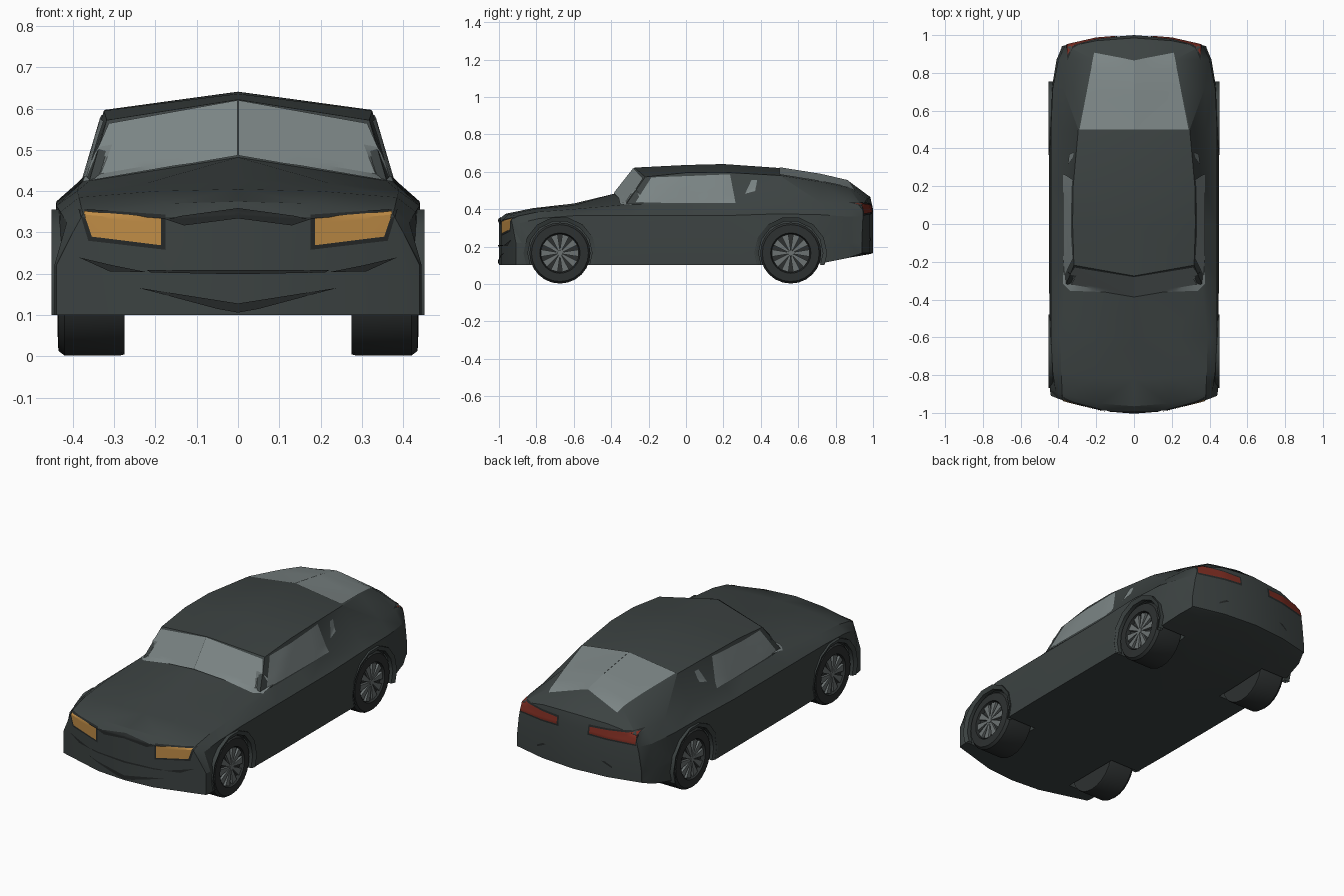
import bpy, bmesh, math
from mathutils import Vector, Matrix
from mathutils.bvhtree import BVHTree

cube = bpy.data.objects.get("Cube")
if cube:
    bpy.data.objects.remove(cube, do_unlink=True)


def material(name, r, g, b):
    m = bpy.data.materials.new(name)
    m.use_nodes = True
    m.diffuse_color = (r, g, b, 1)
    m.node_tree.nodes["Principled BSDF"].inputs["Base Color"].default_value = (r, g, b, 1)
    return m


PAINT = material("charcoal paint", .045, .055, .054)
GLASS = material("grey glass", .2, .235, .235)
TYRE = material("dark rubber", .026, .03, .03)
TRIM = material("black trim", .018, .021, .021)
RIM = material("grey alloy", .15, .17, .17)
AMBER = material("amber lamp", .52, .26, .06)
RED = material("red lamp", .2, .025, .015)


def make_object(name, bm, mat, angle=None):
    mesh = bpy.data.meshes.new(name)
    bm.to_mesh(mesh)
    bm.free()
    ob = bpy.data.objects.new(name, mesh)
    bpy.context.collection.objects.link(ob)
    mesh.materials.append(mat)
    if angle:
        smooth(ob, angle)
    return ob


def smooth(ob, angle):
    bpy.ops.object.select_all(action='DESELECT')
    ob.select_set(True)
    bpy.context.view_layer.objects.active = ob
    bpy.ops.object.shade_smooth_by_angle(angle=math.radians(angle))


# Body stations: y, bow, centre top z, roof edge x z, belt x z, crest x z, sill x, floor z
STATIONS = [
    (-1, .075, .345, .17, .335, .375, .345, .4, .3, .44, .1),
    (-.965, .07, .375, .18, .37, .38, .362, .415, .325, .445, .1),
    (-.82, .03, .405, .2, .4, .385, .385, .43, .35, .44, .1),
    (-.6, 0, .43, .22, .42, .39, .4, .44, .365, .445, .1),
    (-.385, .08, .482, .36, .425, .385, .415, .44, .365, .45, .1),
    (-.275, .09, .622, .318, .572, .375, .425, .44, .365, .45, .1),
    (0, 0, .636, .325, .595, .375, .425, .44, .365, .45, .1),
    (.2, 0, .641, .322, .597, .375, .425, .44, .365, .45, .1),
    (.5, 0, .62, .295, .58, .378, .43, .44, .375, .45, .1),
    (.72, 0, .585, .25, .545, .375, .435, .43, .37, .435, .11),
    (.87, 0, .55, .215, .515, .36, .43, .4, .36, .41, .14),
    (.985, -.06, .465, .2, .455, .35, .42, .37, .36, .385, .16),
    (1, -.065, .4, .2, .39, .36, .38, .37, .33, .385, .165),
]


def section(s):
    y, bow, z0, x1, z1, x2, z2, x3, z3, xs, zb = s
    half = [(0, z0), (x1, z1), (x2, z2), (x3, z3), (xs, .22), (xs, zb), (x1, zb), (0, zb)]
    ring = half + [(-x, z) for x, z in reversed(half[1:-1])]
    return [Vector((x, y + bow * (x / .4) ** 2, z)) for x, z in ring]


# Body shell
bm = bmesh.new()
rings = [[bm.verts.new(p) for p in section(s)] for s in STATIONS]
count = len(rings[0])
for a, b in zip(rings, rings[1:]):
    for i in range(count):
        j = (i + 1) % count
        bm.faces.new((a[i], a[j], b[j], b[i]))
for r in (rings[0], rings[-1]):
    for k in (0, 1, 2, -1, -2, -3):
        ids = (k, k + 1, 6 - k, 7 - k) if k >= 0 else (k, k + 1, 7 - k - 1, 7 - k)
        if k < 0:
            m = -k - 1
            ids = [(-q) % count for q in (m, m + 1, 6 - m, 7 - m)]
        bm.faces.new([r[q] for q in ids])
bmesh.ops.recalc_face_normals(bm, faces=bm.faces)
bmesh.ops.triangulate(bm, faces=bm.faces)
bmesh.ops.recalc_face_normals(bm, faces=bm.faces)
TREE = BVHTree.FromBMesh(bm)
body = make_object("body", bm, PAINT)

# Wheel arches cut out of the body
AXLES = {"front": -.674, "rear": .56}
HUB_Z = .165


def across(x, y, z):
    return Matrix.Translation((x, y, z)) @ Matrix.Rotation(math.pi / 2, 4, 'Y')


bm = bmesh.new()
for y in AXLES.values():
    for side in (1, -1):
        bmesh.ops.create_cone(bm, cap_ends=True, segments=14, radius1=.188, radius2=.188,
                              depth=.3, matrix=across(side * .415, y, HUB_Z))
cutter = make_object("arch_cutter", bm, PAINT)
cutter.hide_render = True
mod = body.modifiers.new("arches", 'BOOLEAN')
mod.operation = 'DIFFERENCE'
mod.solver = 'EXACT'
mod.object = cutter
bpy.context.view_layer.objects.active = body
bpy.ops.object.modifier_apply(modifier=mod.name)
bpy.data.objects.remove(cutter, do_unlink=True)
smooth(body, 22)


# Thin plates laid on the body: a quad seen along one axis, mirrored left and right
def plate(name, mat, quad, axis, sign=1, lift=.004, n=10):
    a, b, c, d = [Vector(q) for q in quad]
    bm = bmesh.new()
    for side in (1, -1):
        grid = []
        for i in range(n + 1):
            row = []
            for j in range(n + 1):
                p = a.lerp(b, i / n).lerp(d.lerp(c, i / n), j / n)
                start = list(p)
                start.insert(axis, 3 * sign)
                ray = Vector((0, 0, 0))
                ray[axis] = -sign
                hit, normal, _, _ = TREE.ray_cast(Vector(start), ray)
                if hit is None:
                    start[axis] = sign
                    hit, normal, _, _ = TREE.find_nearest(Vector(start))
                v = hit + normal * lift
                row.append(bm.verts.new((v.x * side, v.y, v.z)))
            grid.append(row)
        for r, s in zip(grid, grid[1:]):
            for j in range(n):
                f = bm.faces.new((r[j], s[j], s[j + 1], r[j + 1]))
                f.normal_update()
                if f.normal[axis] * sign * (side if axis == 0 else 1) < 0:
                    f.normal_flip()
    bmesh.ops.remove_doubles(bm, verts=bm.verts, dist=.0002)
    return make_object(name, bm, mat, 22)


# Windows
plate("windscreen", GLASS, [(0, .484), (.375, .419), (.312, .562), (0, .618)], 1, -1)
plate("side_windows", GLASS, [(-.27, .434), (.265, .43), (.235, .585), (-.185, .568)], 0)
plate("quarter_windows", GLASS, [(.315, .48), (.37, .495), (.38, .555), (.35, .555)], 0)
plate("rear_window", GLASS, [(0, .5), (.288, .5), (.21, .905), (0, .865)], 2)

# Lamps with dark surrounds
plate("headlamp_surrounds", TRIM, [(.175, .258), (.362, .28), (.385, .356), (.175, .342)], 1, -1, .002)
plate("headlamps", AMBER, [(.185, .269), (.353, .29), (.373, .349), (.185, .334)], 1, -1)
plate("tail_lamp_surrounds", TRIM, [(.09, .375), (.358, .366), (.352, .437), (.09, .43)], 1, 1, .002)
plate("tail_lamps", RED, [(.1, .385), (.356, .375), (.35, .43), (.1, .42)], 1, 1)

# Grille, bumper and tail creases
plate("grille_top", TRIM, [(0, .334), (.13, .317), (.175, .332), (0, .356)], 1, -1)
plate("grille_bottom", TRIM, [(0, .199), (.21, .203), (.22, .209), (0, .209)], 1, -1)
plate("bumper_slots", TRIM, [(.22, .204), (.31, .206), (.385, .24), (.3, .22)], 1, -1)
plate("lower_intake", TRIM, [(0, .106), (.05, .115), (.24, .166), (0, .128)], 1, -1)
plate("tail_creases", TRIM, [(.17, .25), (.23, .22), (.23, .23), (.19, .252)], 1, 1)


# Shape turned around an axle: (x, radius) profile
def lathe(name, mat, profile, y, side, segments, closed=False):
    bm = bmesh.new()
    loops = []
    for x, r in profile:
        loops.append([bm.verts.new((side * x, y + r * math.cos(t), HUB_Z + r * math.sin(t)))
                      for t in (math.tau * i / segments for i in range(segments))])
    pairs = list(zip(loops, loops[1:])) + ([(loops[-1], loops[0])] if closed else [])
    for a, b in pairs:
        for i in range(segments):
            j = (i + 1) % segments
            bm.faces.new((a[i], a[j], b[j], b[i]))
    if not closed:
        bm.faces.new(loops[0])
        bm.faces.new(loops[-1])
    bmesh.ops.recalc_face_normals(bm, faces=bm.faces)
    return make_object(name, bm, mat, 30)


def spokes(name, y, side, number=10):
    bm = bmesh.new()
    for k in range(number):
        turn = math.tau * k / number
        pts = []
        for x in (.416, .43):
            for r, w in ((.015, -.005), (.1, -.019), (.1, .019), (.015, .005)):
                c, s = math.cos(turn), math.sin(turn)
                pts.append(bm.verts.new((side * x, y + r * c - w * s, HUB_Z + r * s + w * c)))
        low, high = pts[:4], pts[4:]
        bm.faces.new(low)
        bm.faces.new(high)
        for i in range(4):
            j = (i + 1) % 4
            bm.faces.new((low[i], low[j], high[j], high[i]))
    bmesh.ops.recalc_face_normals(bm, faces=bm.faces)
    make_object(name, bm, RIM)


# Wheels and arch lips
for end, y in AXLES.items():
    for label, side in (("left", 1), ("right", -1)):
        tag = f"{end}_{label}"
        lathe(f"{tag}_tyre", TYRE, [(.275, .16), (.285, .163), (.42, .163), (.435, .152),
                                    (.437, .108), (.415, .102)], y, side, 24)
        lathe(f"{tag}_hub", RIM, [(.415, .018), (.433, .015)], y, side, 10)
        spokes(f"{tag}_spokes", y, side)
        lip = lathe(f"{tag}_arch_lip", PAINT, [(.42, .172), (.442, .172), (.452, .195), (.42, .195)],
                    y, side, 14, True)
        # Keep only the part of the lip above the floor
        bm = bmesh.new()
        bm.from_mesh(lip.data)
        bmesh.ops.bisect_plane(bm, geom=bm.verts[:] + bm.edges[:] + bm.faces[:], plane_co=(0, 0, .1),
                               plane_no=(0, 0, 1), clear_inner=True)
        bm.to_mesh(lip.data)
        bm.free()
